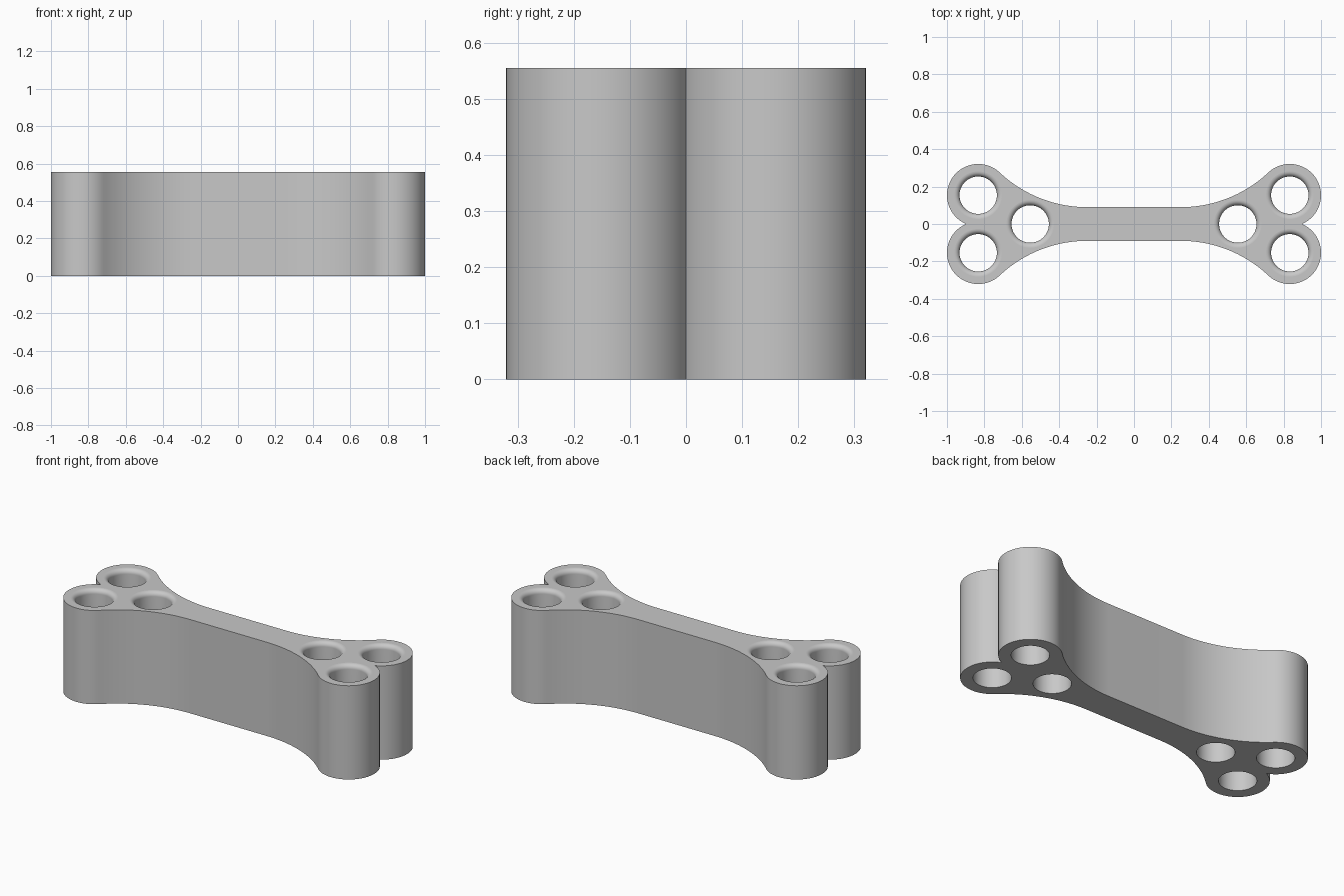
import bpy, bmesh
from math import sin, cos, pi, atan2, hypot, sqrt, radians

old = bpy.data.objects.get("Cube")
if old:
    bpy.data.objects.remove(old, do_unlink=True)

HEIGHT = 0.555
LOBE_X, LOBE_Y, LOBE_R = 0.833, 0.154, 0.167
BAR_X, BAR_HALF = 0.25, 0.09
HOLE_R, FILLET = 0.1, 0.027
INNER_X = 0.555

grey = bpy.data.materials.new("grey")
grey.use_nodes = True
colour = (0.58, 0.58, 0.58, 1)
grey.diffuse_color = colour
grey.node_tree.nodes["Principled BSDF"].inputs["Base Color"].default_value = colour


def arc(cx, cy, r, a, b, n):
    """Points along an arc from angle a to angle b."""
    steps = [a + (b - a) * i / n for i in range(n + 1)]
    return [(cx + r * cos(t), cy + r * sin(t)) for t in steps]


def new_object(name, bm):
    bmesh.ops.recalc_face_normals(bm, faces=bm.faces[:])
    mesh = bpy.data.meshes.new(name)
    bm.to_mesh(mesh)
    bm.free()
    mesh.materials.append(grey)
    obj = bpy.data.objects.new(name, mesh)
    bpy.context.collection.objects.link(obj)
    return obj


# Neck arc: tangent to the straight bar and to the round lobe
dx, dy = LOBE_X - BAR_X, LOBE_Y - BAR_HALF
neck_r = (dx**2 + dy**2 - LOBE_R**2) / (2 * (LOBE_R + dy))
neck_y = BAR_HALF + neck_r
tangent = atan2(LOBE_Y - neck_y, dx)

# Quarter outline from the notch on the end round to the bar
notch_x = sqrt(LOBE_R**2 - LOBE_Y**2)
quarter = arc(LOBE_X, LOBE_Y, LOBE_R, atan2(-LOBE_Y, notch_x), tangent + pi, 48)
quarter += arc(BAR_X, neck_y, neck_r, tangent, -pi / 2, 28)[1:]

# Mirror the quarter into the whole outline
half = quarter + [(-x, y) for x, y in reversed(quarter)]
outline = half + [(x, -y) for x, y in reversed(half)][1:-1]

# Body: the outline extruded upwards
bm = bmesh.new()
base = bm.faces.new([bm.verts.new((x, y, 0)) for x, y in outline])
top = bmesh.ops.extrude_face_region(bm, geom=[base], use_keep_orig=True)
bmesh.ops.translate(bm, vec=(0, 0, HEIGHT),
                    verts=[g for g in top["geom"] if isinstance(g, bmesh.types.BMVert)])
body = new_object("link_body", bm)

# Hole cutters: straight bore with a rounded rim at the top
rim = arc(HOLE_R + FILLET, HEIGHT - FILLET, FILLET, pi, pi / 2, 8)
profile = [(HOLE_R, -0.1)] + rim + [(HOLE_R + FILLET, HEIGHT + 0.1)]
SIDES = 64
bm = bmesh.new()
for side in (-1, 1):
    for hx, hy in ((LOBE_X, LOBE_Y), (LOBE_X, -LOBE_Y), (INNER_X, 0)):
        rings = [[bm.verts.new((side * hx + x, hy + y, z))
                  for x, y in arc(0, 0, r, 0, 2 * pi, SIDES)[:-1]]
                 for r, z in profile]
        bm.faces.new(rings[0])
        bm.faces.new(rings[-1])
        for low, high in zip(rings, rings[1:]):
            for i in range(SIDES):
                j = (i + 1) % SIDES
                bm.faces.new((low[i], low[j], high[j], high[i]))
cutter = new_object("hole_cutter", bm)
cutter.hide_render = True

# Cut the holes and keep the finished mesh
cut = body.modifiers.new("holes", 'BOOLEAN')
cut.operation = 'DIFFERENCE'
cut.solver = 'EXACT'
cut.object = cutter
bpy.context.view_layer.update()
depsgraph = bpy.context.evaluated_depsgraph_get()
finished = bpy.data.meshes.new_from_object(body.evaluated_get(depsgraph))
body.modifiers.clear()
body.data = finished
bpy.data.objects.remove(cutter, do_unlink=True)

# Smooth curved walls, flat top and bottom, crisp corners
bm = bmesh.new()
bm.from_mesh(finished)
for face in bm.faces:
    face.smooth = abs(face.normal.z) < 0.999
for edge in bm.edges:
    flat = any(not f.smooth for f in edge.link_faces)
    edge.smooth = not flat and edge.calc_face_angle(0) < radians(30)
bm.to_mesh(finished)
bm.free()
